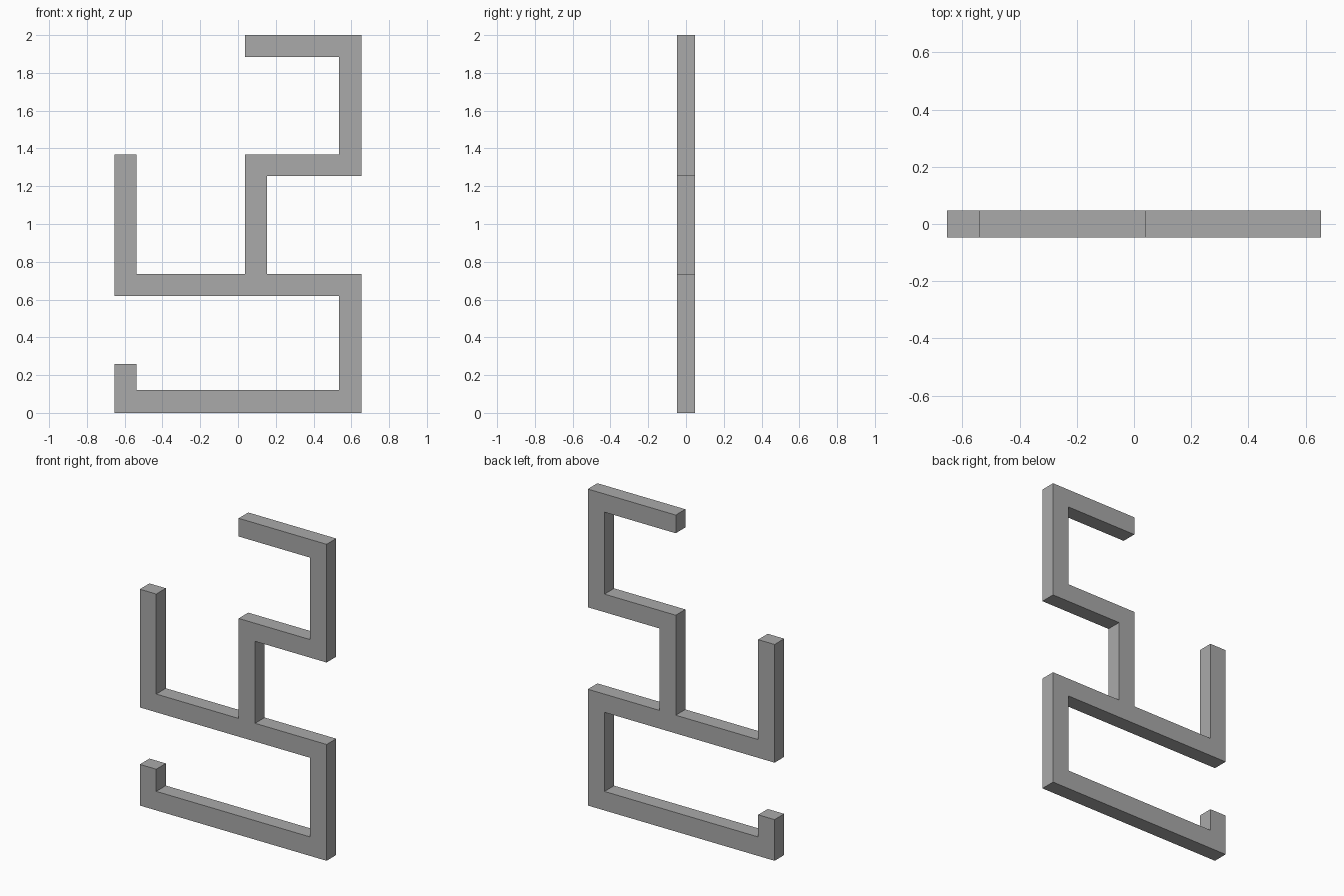
import bpy
import bmesh

cube = bpy.data.objects.get("Cube")
if cube:
    bpy.data.objects.remove(cube, do_unlink=True)

# Single grey finish
grey = bpy.data.materials.new("plain_grey")
grey.use_nodes = True
colour = (0.4, 0.4, 0.4, 1.0)
grey.diffuse_color = colour
grey.node_tree.nodes["Principled BSDF"].inputs["Base Color"].default_value = colour

DEPTH = 0.096

# Column edges, left to right
a, b, c, d, e, f = -0.653, -0.538, 0.038, 0.153, 0.536, 0.653
# Bar edges, bottom to top
floor, base_top, hook_top = 0.0, 0.12, 0.26
mid_low, mid_top = 0.62, 0.735
shelf_low, shelf_top = 1.253, 1.367
cap_low, cap_top = 1.885, 2.0

# Outline of the bent bar, anticlockwise seen from the front
outline = [
    (a, floor), (f, floor), (f, mid_top), (d, mid_top),
    (d, shelf_low), (f, shelf_low), (f, cap_top), (c, cap_top),
    (c, cap_low), (e, cap_low), (e, shelf_top), (c, shelf_top),
    (c, mid_top), (b, mid_top), (b, shelf_top), (a, shelf_top),
    (a, mid_low), (e, mid_low), (e, base_top), (b, base_top),
    (b, hook_top), (a, hook_top),
]

# Extrude the outline from front to back
bm = bmesh.new()
front = bm.faces.new([bm.verts.new((x, -DEPTH / 2, z)) for x, z in outline])
result = bmesh.ops.extrude_face_region(bm, geom=[front], use_keep_orig=True)
back_verts = [v for v in result["geom"] if isinstance(v, bmesh.types.BMVert)]
bmesh.ops.translate(bm, verts=back_verts, vec=(0, DEPTH, 0))
bmesh.ops.recalc_face_normals(bm, faces=bm.faces)

mesh = bpy.data.meshes.new("bent_bar_frame")
bm.to_mesh(mesh)
bm.free()
mesh.materials.append(grey)
frame = bpy.data.objects.new("bent_bar_frame", mesh)
bpy.context.collection.objects.link(frame)
